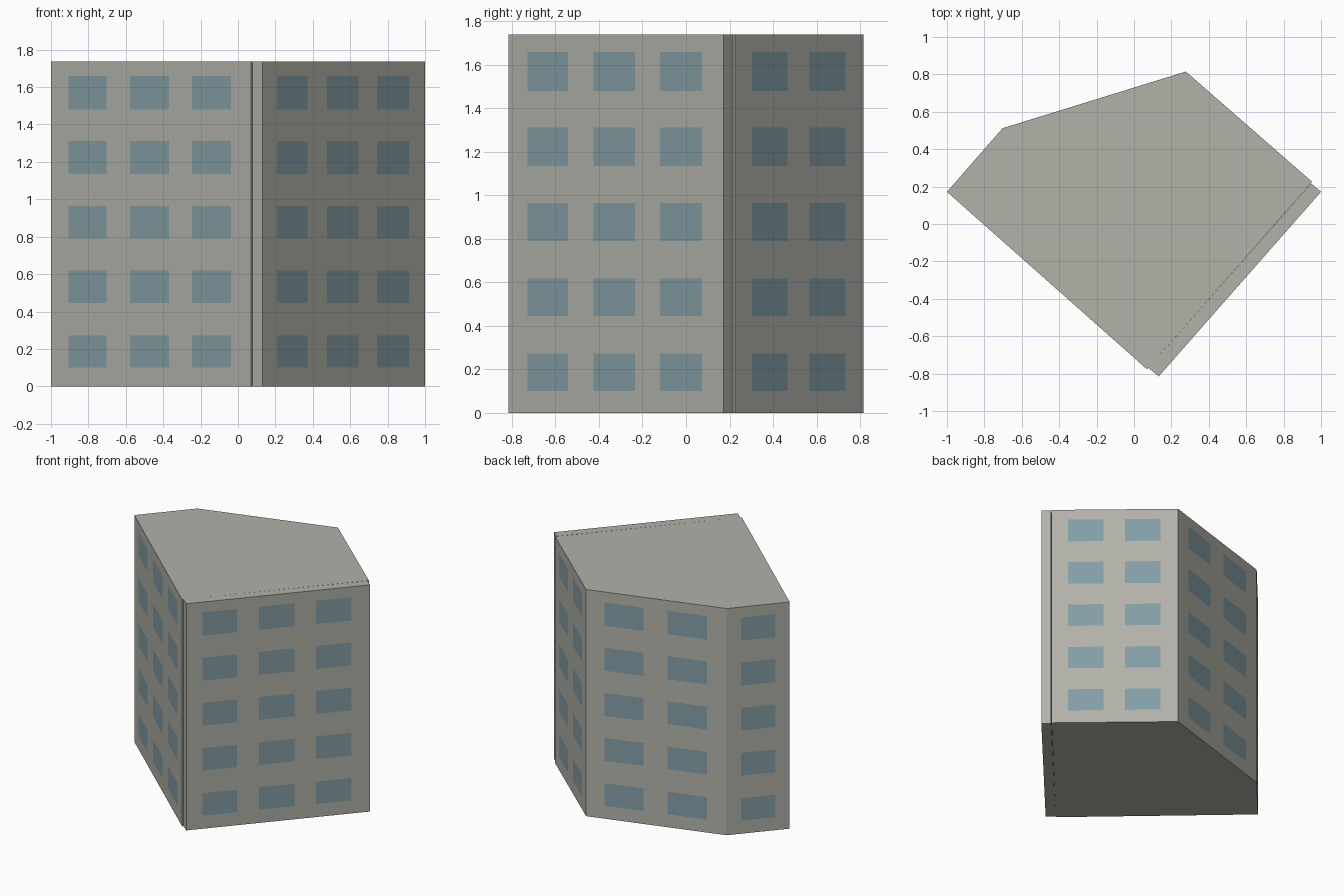
import bpy
import bmesh

cube = bpy.data.objects.get("Cube")
if cube:
    bpy.data.objects.remove(cube, do_unlink=True)


def make_material(name, rgb):
    mat = bpy.data.materials.new(name)
    mat.use_nodes = True
    colour = (*rgb, 1.0)
    mat.diffuse_color = colour
    bsdf = next(n for n in mat.node_tree.nodes if n.type == "BSDF_PRINCIPLED")
    bsdf.inputs["Base Color"].default_value = colour
    return mat


CONCRETE = make_material("warm grey concrete", (0.445, 0.445, 0.40))
GLASS = make_material("blue grey glass", (0.227, 0.342, 0.381))

HEIGHT = 1.738
# Bottom and top edges of each storey's windows
LEVELS = [0]
for floor in range(5):
    LEVELS += [0.10 + 0.345 * floor, 0.272 + 0.3465 * floor]
LEVELS.append(HEIGHT)

# Window edges as fractions along a wall
BLANK = []
ONE = [0.226, 0.774]
TWO = [0.132, 0.41, 0.58, 0.862]
THREE = [0.087, 0.277, 0.396, 0.589, 0.705, 0.90]


def add_wall(bm, start, end, windows):
    """Cut a wall into a grid; every odd cell in both directions is glass."""
    cuts = [0, *windows, 1]
    grid = []
    for t in cuts:
        x = start[0] + (end[0] - start[0]) * t
        y = start[1] + (end[1] - start[1]) * t
        grid.append([bm.verts.new((x, y, z)) for z in LEVELS])
    for i in range(len(cuts) - 1):
        for j in range(len(LEVELS) - 1):
            face = bm.faces.new((grid[i][j], grid[i + 1][j],
                                 grid[i + 1][j + 1], grid[i][j + 1]))
            face.material_index = int(i % 2 == 1 and j % 2 == 1)


def build_block(name, corners, window_sets):
    """Raise walls around a counter-clockwise plan, then close floor and roof."""
    bm = bmesh.new()
    for i, windows in enumerate(window_sets):
        add_wall(bm, corners[i], corners[(i + 1) % len(corners)], windows)
    bmesh.ops.remove_doubles(bm, verts=bm.verts[:], dist=0.0005)
    rims = [e for e in bm.edges if e.is_boundary]
    caps = bmesh.ops.holes_fill(bm, edges=rims, sides=0)["faces"]
    for face in caps:
        face.material_index = 0
    bmesh.ops.recalc_face_normals(bm, faces=bm.faces[:])
    mesh = bpy.data.meshes.new(name)
    bm.to_mesh(mesh)
    bm.free()
    mesh.materials.append(CONCRETE)
    mesh.materials.append(GLASS)
    obj = bpy.data.objects.new(name, mesh)
    bpy.context.collection.objects.link(obj)
    return obj


# Main five-sided building
build_block("main_building",
            [(-1, 0.172), (0.07, -0.777), (0.952, 0.226),
             (0.277, 0.815), (-0.703, 0.512)],
            [THREE, BLANK, TWO, TWO, ONE])

# Thin facade slab, slightly shorter than the wall behind it
build_block("facade_slab",
            [(0.132, -0.815), (1, 0.172), (0.947, 0.217), (0.077, -0.769)],
            [THREE, BLANK, BLANK, BLANK])
